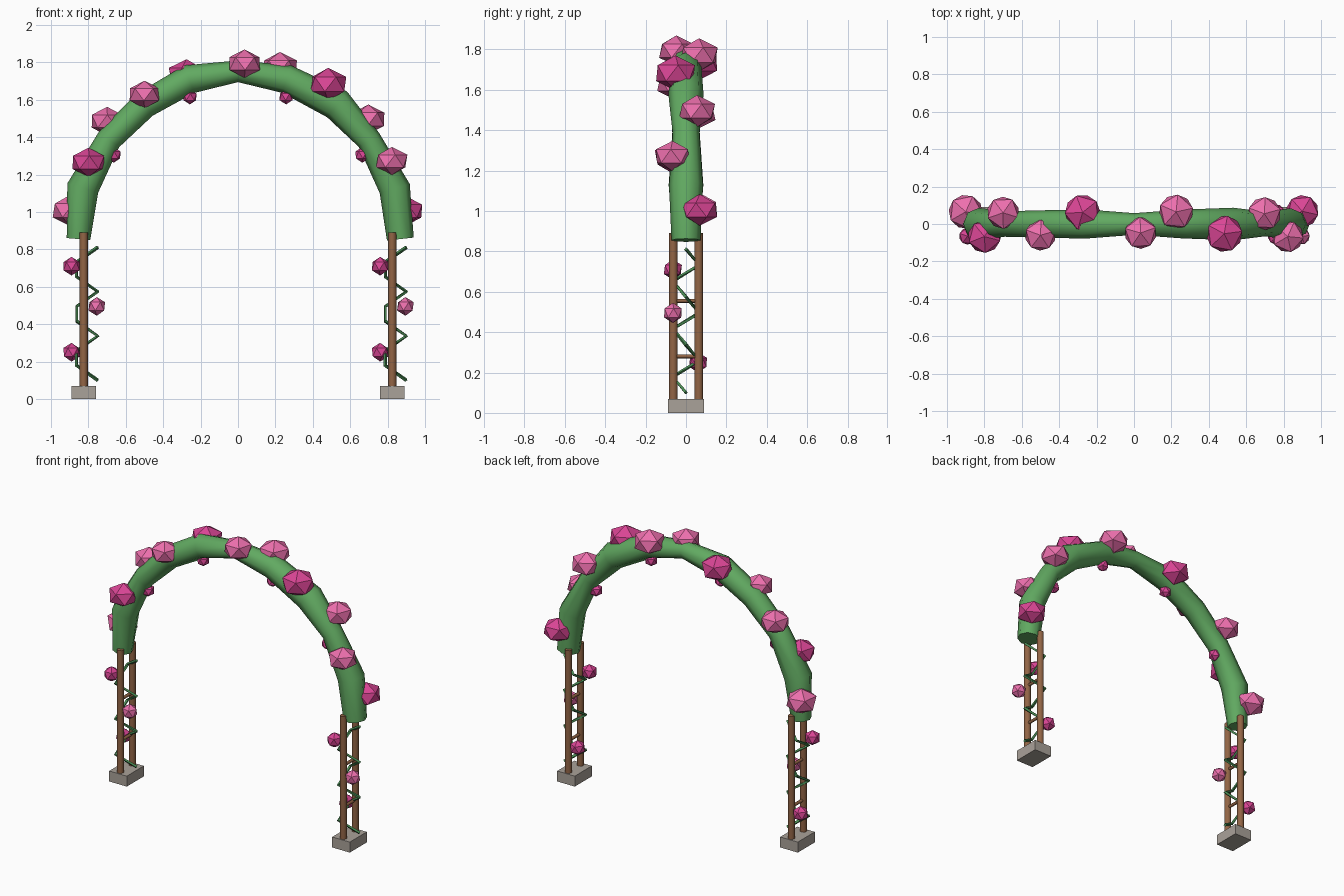
import bpy, math, random

if "Cube" in bpy.data.objects:
    bpy.data.objects.remove(bpy.data.objects["Cube"])

random.seed(4)


def mat(name, rgb):
    m = bpy.data.materials.new(name)
    m.diffuse_color = (*rgb, 1)
    m.use_nodes = True
    m.node_tree.nodes["Principled BSDF"].inputs["Base Color"].default_value = m.diffuse_color
    return m


STONE = mat("stone", (0.40, 0.36, 0.32))
WOOD = mat("wood", (0.29, 0.13, 0.06))
LEAF = mat("leaf", (0.12, 0.40, 0.12))
STEM = mat("stem", (0.07, 0.27, 0.09))
PINK = mat("light_pink", (0.85, 0.16, 0.42))
ROSE = mat("deep_rose", (0.70, 0.06, 0.30))


def finish(name, m):
    o = bpy.context.object
    o.name = name
    o.data.materials.append(m)
    return o


def rod(name, r, length, loc, rot=(0, 0, 0)):
    bpy.ops.mesh.primitive_cylinder_add(vertices=8, radius=r, depth=length, location=loc, rotation=rot)
    finish(name, WOOD)
    bpy.ops.object.shade_smooth_by_angle(angle=math.radians(50))


def blossom(name, x, y, z, r, m, squash=0.8):
    bpy.ops.mesh.primitive_ico_sphere_add(subdivisions=1, radius=r, location=(x, y, z),
                                          rotation=(0, 0, random.uniform(0, 1.25)))
    finish(name, m).scale.z = squash


def tube(name, pts, depth, res, m, radii=None, smooth=False):
    c = bpy.data.curves.new(name, 'CURVE')
    c.dimensions = '3D'
    c.bevel_depth = depth
    c.bevel_resolution = res
    c.use_fill_caps = True
    s = c.splines.new('POLY')
    s.points.add(len(pts) - 1)
    s.use_smooth = smooth
    for i, p in enumerate(pts):
        s.points[i].co = (*p, 1)
        s.points[i].radius = radii[i] if radii else 1
    c.materials.append(m)
    o = bpy.data.objects.new(name, c)
    bpy.context.collection.objects.link(o)


# Two identical legs: foot, posts, rungs, climbing stem, small blossoms
for side, cx in (("left", -0.825), ("right", 0.825)):
    bpy.ops.mesh.primitive_cube_add(size=1, location=(cx, 0, 0.035))
    finish(side + "_foot", STONE).scale = (0.13, 0.18, 0.07)
    for label, y in (("front", -0.063), ("back", 0.063)):
        rod(f"{side}_{label}_post", 0.022, 0.89, (cx, y, 0.446))
    for z in (0.28, 0.555):
        rod(side + "_rung", 0.01, 0.126, (cx, 0, z), (math.pi / 2, 0, 0))
    helix = []
    for k in range(10):
        a = -k * math.tau / 3
        helix.append((cx + 0.075 * math.cos(a), 0.075 * math.sin(a), 0.10 + k * 0.079))
    tube(side + "_climbing_stem", helix, 0.01, 0, STEM)
    for dx, y, z, m in ((-0.065, -0.065, 0.71, ROSE), (0.07, -0.065, 0.495, PINK),
                        (-0.065, 0.06, 0.25, ROSE)):
        blossom(side + "_leg_blossom", cx + dx, y, z, 0.05, m, 1)

# Leafy arch: lumpy tube along a half ellipse (x, z, radius)
arch = [(-0.853, 0.855, 0.063), (-0.83, 1.128, 0.086), (-0.69, 1.387, 0.068),
        (-0.50, 1.573, 0.073), (-0.26, 1.71, 0.078), (0, 1.752, 0.058),
        (0.26, 1.71, 0.077), (0.53, 1.575, 0.087), (0.70, 1.385, 0.066),
        (0.838, 1.125, 0.084), (0.868, 0.855, 0.072)]
tube("leafy_arch", [(x, 0, z) for x, z, r in arch], 1, 2, LEAF, [r for x, z, r in arch], True)

# Large blossoms over the arch, alternating front and back
for x, y, z, r, m in [(-0.90, 0.065, 1.008, 0.102, PINK), (-0.80, -0.067, 1.265, 0.098, ROSE),
                      (-0.70, 0.06, 1.485, 0.096, PINK), (-0.50, -0.06, 1.628, 0.092, PINK),
                      (-0.275, 0.062, 1.732, 0.106, ROSE), (0.035, -0.048, 1.793, 0.095, PINK),
                      (0.225, 0.065, 1.773, 0.103, PINK), (0.482, -0.052, 1.683, 0.109, ROSE),
                      (0.697, 0.055, 1.495, 0.099, PINK), (0.822, -0.067, 1.272, 0.094, PINK),
                      (0.90, 0.068, 1.005, 0.097, ROSE)]:
    blossom("arch_blossom", x, y, z, r, m)

# Small buds under the arch
for s in (-1, 1):
    blossom("bud", s * 0.257, 0, 1.615, 0.04, ROSE, 1)
    blossom("bud", s * 0.665, 0, 1.305, 0.042, ROSE, 1)
